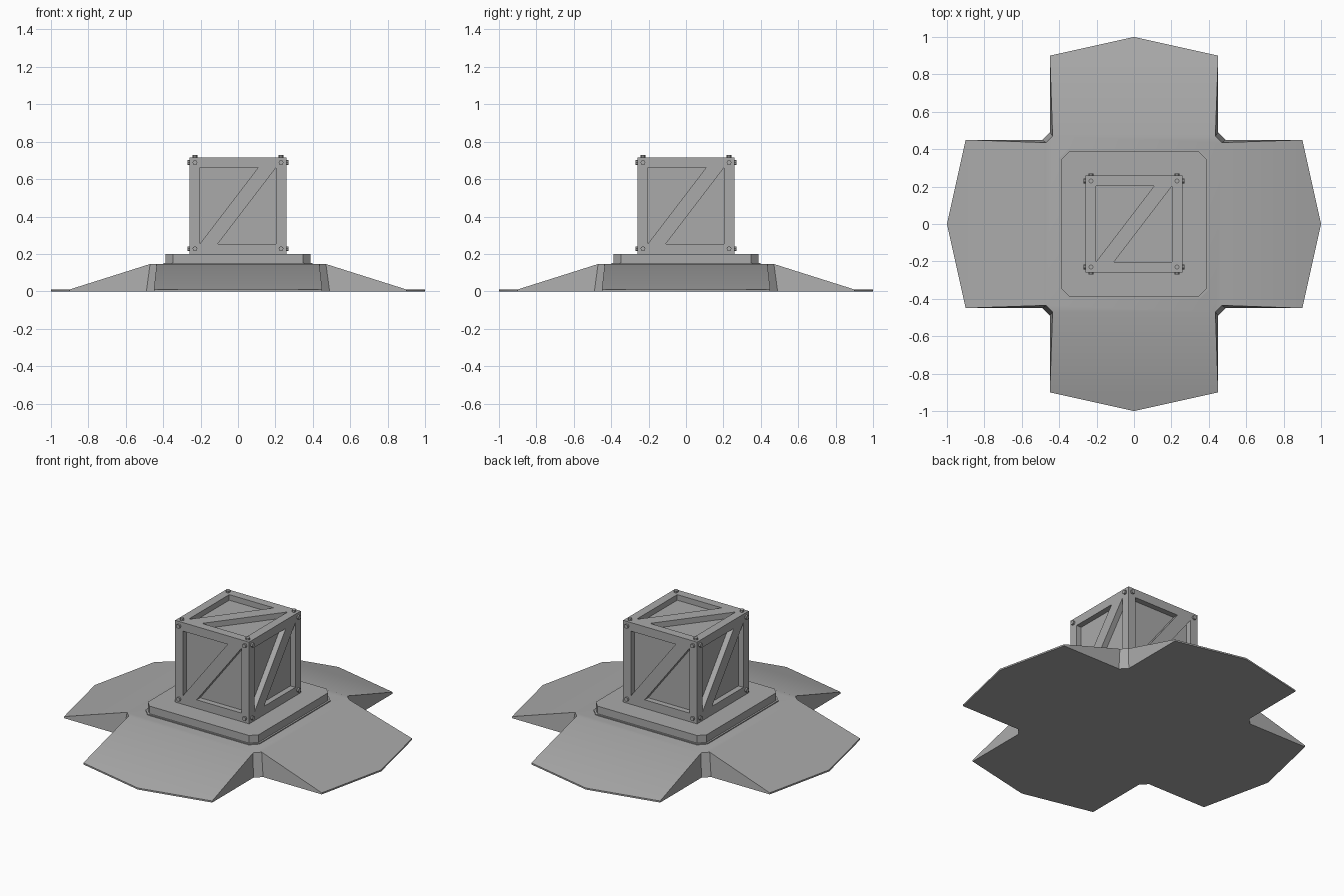
import bpy
import bmesh
from math import pi
from mathutils import Matrix, Vector

cube = bpy.data.objects.get("Cube")
if cube:
    bpy.data.objects.remove(cube)

grey = bpy.data.materials.new("plain grey")
grey.use_nodes = True
colour = (0.4, 0.4, 0.4, 1)
grey.diffuse_color = colour
grey.node_tree.nodes["Principled BSDF"].inputs["Base Color"].default_value = colour

QUARTERS = [Matrix.Rotation(k * pi / 2, 4, "Z") for k in range(4)]


def finish(name, bm, smooth=False):
    """Weld the mesh, orient it and link it as an object."""
    bmesh.ops.remove_doubles(bm, verts=bm.verts, dist=0.0005)
    bmesh.ops.recalc_face_normals(bm, faces=bm.faces)
    mesh = bpy.data.meshes.new(name)
    bm.to_mesh(mesh)
    bm.free()
    mesh.materials.append(grey)
    obj = bpy.data.objects.new(name, mesh)
    bpy.context.collection.objects.link(obj)
    if smooth:
        bpy.ops.object.select_all(action="DESELECT")
        obj.select_set(True)
        bpy.context.view_layer.objects.active = obj
        bpy.ops.object.shade_smooth_by_angle(angle=pi / 6)
    return obj


def add_face(bm, points, turn):
    return bm.faces.new([bm.verts.new(turn @ Vector(p)) for p in points])


def chamfered_square(half, cut, z):
    """Octagonal outline of a square with cut corners."""
    side = [(half, cut - half, z), (half, half - cut, z)]
    return [turn @ Vector(p) for turn in QUARTERS for p in side]


def slab(name, half, cut, bottom, top):
    bm = bmesh.new()
    face = bm.faces.new([bm.verts.new(p) for p in chamfered_square(half, cut, bottom)])
    grown = bmesh.ops.extrude_face_region(bm, geom=[face], use_keep_orig=True)
    verts = [g for g in grown["geom"] if isinstance(g, bmesh.types.BMVert)]
    bmesh.ops.translate(bm, verts=verts, vec=(0, 0, top - bottom))
    return finish(name, bm)


# Ramped base: four sloping arms around a flat middle
RIM, DECK = 0.01, 0.146
bm = bmesh.new()
for turn in QUARTERS:
    top = [(0.47, -0.435, DECK), (0.9, -0.45, RIM), (1, 0, RIM),
           (0.9, 0.45, RIM), (0.47, 0.435, DECK)]
    low = [(0.49, -0.45, 0), (0.9, -0.45, 0), (1, 0, 0),
           (0.9, 0.45, 0), (0.49, 0.45, 0)]
    add_face(bm, top, turn)
    add_face(bm, low, turn)
    for i in range(4):
        add_face(bm, [low[i], low[i + 1], top[i + 1], top[i]], turn)
    # Cut inner corner between neighbouring arms
    add_face(bm, [low[4], (0.45, 0.49, 0), (0.435, 0.47, DECK), top[4]], turn)
flat = Matrix.Identity(4)
for half, inner, z in ((0.47, 0.435, DECK), (0.49, 0.45, 0)):
    add_face(bm, chamfered_square(half, half - inner, z), flat)
finish("ramped_base", bm, smooth=True)

# Plinth with a thin collar at its foot
slab("plinth_collar", 0.398, 0.045, 0.14, 0.152)
slab("plinth", 0.387, 0.04, 0.14, 0.2)

# Crate: each side is a frame with a diagonal brace and two sunken triangles
HALF, PANEL, BRACE, DEPTH = 0.258, 0.204, 0.108, 0.035
CENTRE = Matrix.Translation((0, 0, 0.2 + HALF))
SIDES = QUARTERS + [Matrix.Rotation(s * pi / 2, 4, "X") for s in (-1, 1)]


def on_side(points, depth=0):
    return [(u, depth - HALF, v) for u, v in points]


h, p, b = HALF, PANEL, BRACE
tl, tr, br, bl = (-h, h), (h, h), (h, -h), (-h, -h)
upper = [(-p, p), (b, p), (-p, -p)]
lower = [(p, -p), (-b, -p), (p, p)]
frame = [
    [tl, tr, lower[2], upper[1], upper[0]],
    [tr, br, lower[0], lower[2]],
    [br, bl, upper[2], lower[1], lower[0]],
    [bl, tl, upper[0], upper[2]],
    [upper[2], lower[1], lower[2], upper[1]],
]
bm = bmesh.new()
for side in SIDES:
    turn = CENTRE @ side
    for outline in frame:
        add_face(bm, on_side(outline), turn)
    for tri in (upper, lower):
        add_face(bm, on_side(tri, DEPTH), turn)
        for i in range(3):
            edge = [tri[i], tri[(i + 1) % 3]]
            add_face(bm, on_side(edge) + on_side(edge[::-1], DEPTH), turn)
finish("crate", bm)

# Bolts in the corners of the five exposed sides
bm = bmesh.new()
for side in SIDES[:5]:
    for u in (-0.23, 0.23):
        for v in (-0.23, 0.23):
            place = Matrix.Translation((u, -HALF - 0.003, v)) @ Matrix.Rotation(pi / 2, 4, "X")
            bmesh.ops.create_cone(bm, cap_ends=True, segments=8, radius1=0.013,
                                  radius2=0.013, depth=0.018,
                                  matrix=CENTRE @ side @ place)
finish("crate_bolts", bm, smooth=True)
